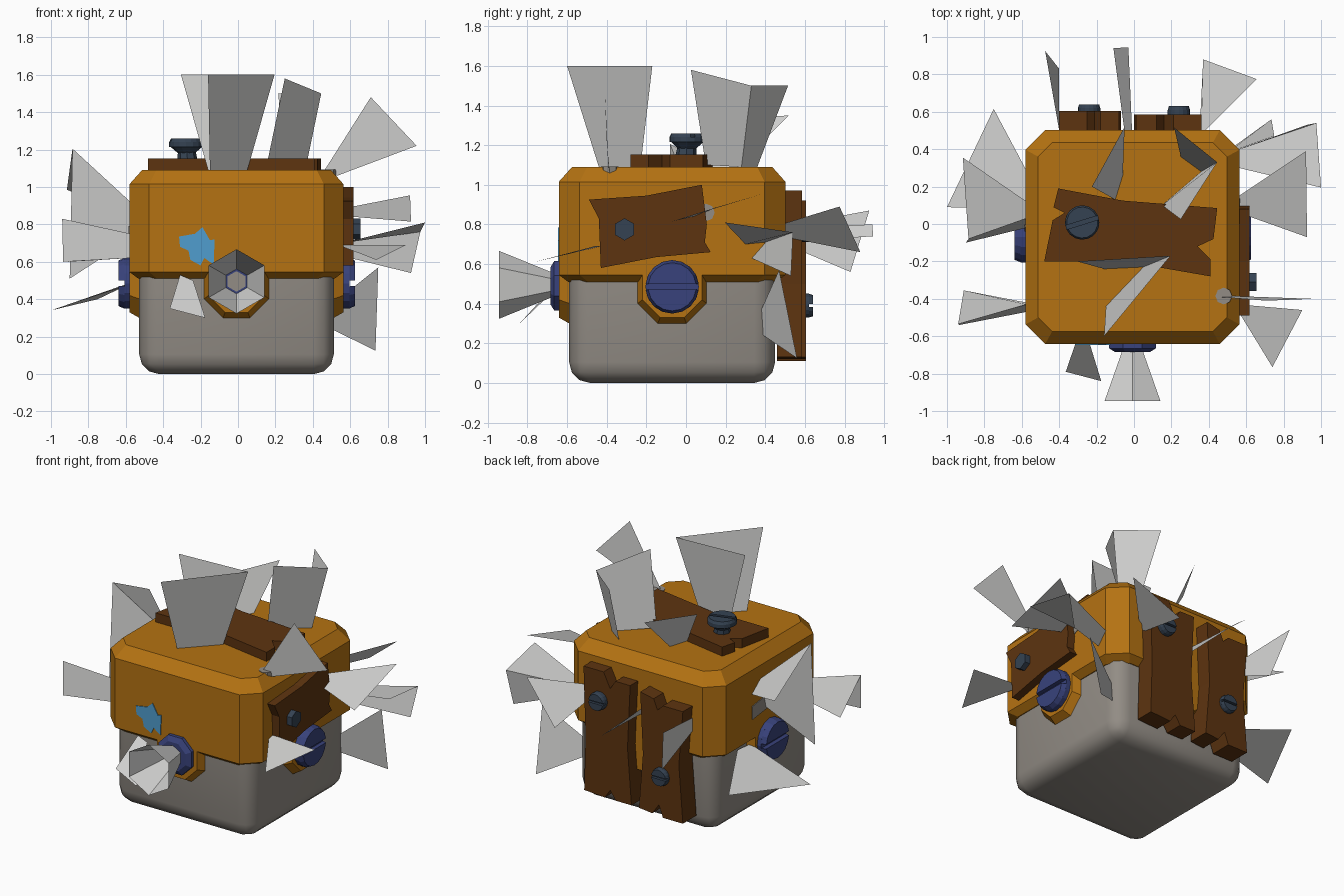
import bpy, bmesh, math
from mathutils import Vector, Matrix


def material(name, rgb):
    m = bpy.data.materials.new(name)
    m.diffuse_color = (*rgb, 1)
    return m


ORANGE = material("orange shell", (0.46, 0.17, 0.006))
GREY = material("warm grey base", (0.29, 0.265, 0.235))
BROWN = material("brown wood", (0.11, 0.034, 0.005))
BLUE = material("blue knob", (0.04, 0.055, 0.2))
SLATE = material("slate bolt", (0.035, 0.055, 0.085))
PALE = material("pale sheet", (0.64, 0.64, 0.63))
SKY = material("sky blue paint", (0.08, 0.34, 0.62))

CX, CY = -0.008, -0.07   # centre of the box


def finish(name, bm, mat, smooth=False):
    bmesh.ops.recalc_face_normals(bm, faces=bm.faces)
    me = bpy.data.meshes.new(name)
    bm.to_mesh(me)
    bm.free()
    me.materials.append(mat)
    ob = bpy.data.objects.new(name, me)
    bpy.context.collection.objects.link(ob)
    if smooth:
        bpy.context.view_layer.objects.active = ob
        ob.select_set(True)
        bpy.ops.object.shade_smooth_by_angle(angle=math.radians(40))
        ob.select_set(False)
    return ob


def loft(name, rings, mat, cap_start=True, cap_end=True):
    bm = bmesh.new()
    vs = [[bm.verts.new(p) for p in r] for r in rings]
    n = len(vs[0])
    for a, b in zip(vs, vs[1:]):
        for i in range(n):
            j = (i + 1) % n
            bm.faces.new((a[i], a[j], b[j], b[i]))
    if cap_start:
        bm.faces.new(vs[0][::-1])
    if cap_end:
        bm.faces.new(vs[-1])
    return finish(name, bm, mat)


# (u, v, w) on a side of the box -> world; w points outwards
SIDES = {
    "front": lambda u, v, w: (u, -w, v),
    "back": lambda u, v, w: (u, w, v),
    "right": lambda u, v, w: (w, u, v),
    "left": lambda u, v, w: (-w, u, v),
    "top": lambda u, v, w: (u, v, w),
}


def prism(name, side, pts, w0, w1, mat, front_pts=None):
    f = SIDES[side]
    return loft(name, [[f(u, v, w0) for u, v in pts],
                       [f(u, v, w1) for u, v in (front_pts or pts)]], mat)


def ngon(u, v, r, n, turn=0.0):
    return [(u + r * math.cos(2 * math.pi * (i + turn) / n),
             v + r * math.sin(2 * math.pi * (i + turn) / n)) for i in range(n)]


def slotted_head(name, side, u, v, r, w0, w1, mat, gap, angle=0.0):
    """Round head with a slot: solid disc and two raised half moons."""
    mid = w0 + (w1 - w0) * 0.6
    prism(name, side, ngon(u, v, r, 16), w0, mid, mat)
    a0 = math.asin(gap / r)
    for k in (0, 1):
        half = [(angle + k * math.pi + a0 + (math.pi - 2 * a0) * i / 8) for i in range(9)]
        out = [(u + r * math.cos(a), v + r * math.sin(a)) for a in half]
        top = [(u + 0.9 * (p - u), v + 0.9 * (q - v)) for p, q in out]
        prism(f"{name}_half_{k}", side, out, mid, w1, mat, top)


# --- grey base with rounded bottom and corners
bm = bmesh.new()
bmesh.ops.create_cube(bm, size=1, matrix=Matrix.Translation((CX, CY, 0.3)) @ Matrix.Diagonal((1.04, 1.04, 0.6, 1)))
edges = [e for e in bm.edges if sum(v.co.z for v in e.verts) < 1.1]
bmesh.ops.bevel(bm, geom=edges, offset=0.105, segments=3, profile=0.5, affect='EDGES')
finish("base", bm, GREY, smooth=True)


# --- orange shell: stack of chamfered squares
def octagon(half, cut, z):
    c = half - cut
    pts = [(half, -c), (half, c), (c, half), (-c, half), (-half, c), (-half, -c), (-c, -half), (c, -half)]
    return [(CX + x, CY + y, z) for x, y in pts]


loft("shell", [octagon(0.525, 0.1, 0.51), octagon(0.572, 0.105, 0.545),
               octagon(0.572, 0.105, 1.015), octagon(0.505, 0.075, 1.09)], ORANGE)

# --- half-octagon tabs hanging from the shell
for side, c, w in (("front", CX, 0.642), ("back", CX, 0.502), ("right", CY, 0.564), ("left", CY, 0.58)):
    def tab(r, low, cut):
        return [(c - r, 0.56), (c - r, low + cut), (c - r + cut, low),
                (c + r - cut, low), (c + r, low + cut), (c + r, 0.56)]
    prism("tab_" + side, side, tab(0.182, 0.29, 0.105), w - 0.07, w, ORANGE, tab(0.15, 0.33, 0.09))

# --- blue knobs and the front horn
slotted_head("knob_right", "right", CY, 0.485, 0.135, 0.55, 0.625, BLUE, 0.016)
slotted_head("knob_left", "left", CY, 0.485, 0.135, 0.56, 0.64, BLUE, 0.016)
prism("knob_front", "front", ngon(CX, 0.49, 0.135, 8, 0.5), 0.63, 0.665, BLUE)
prism("knob_front_rim", "front", ngon(CX, 0.49, 0.135, 8, 0.5), 0.665, 0.685, BLUE, ngon(CX, 0.49, 0.1, 8, 0.5))
loft("horn", [[(u, -w, v) for u, v in ngon(CX, 0.495, r, 6, 0.5)]
              for r, w in ((0.06, 0.67), (0.172, 0.945))], PALE, cap_end=False)
prism("horn_core", "front", ngon(CX, 0.495, 0.055, 6, 0.5), 0.67, 0.687, GREY)

# --- wooden planks with notched ends
prism("plank_top", "top", [(-0.405, 0.19), (-0.06, 0.125), (0.445, 0.085), (0.425, -0.08), (0.34, -0.12),
                           (0.41, -0.19), (0.41, -0.28), (-0.05, -0.2), (-0.48, -0.2), (-0.435, 0.02),
                           (-0.37, 0.06), (-0.43, 0.09)], 1.07, 1.152, BROWN)
prism("plank_right", "right", [(-0.49, 0.925), (-0.2, 0.945), (0.08, 1.0), (0.105, 0.8), (0.095, 0.71),
                               (0.125, 0.66), (-0.15, 0.635), (-0.43, 0.58), (-0.44, 0.83)], 0.54, 0.618, BROWN)
prism("plank_back_a", "back", [(0.01, 0.93), (0.12, 0.93), (0.16, 0.87), (0.21, 0.97), (0.36, 0.97),
                               (0.345, 0.5), (0.355, 0.13), (0.2, 0.12), (0.16, 0.18), (0.12, 0.12),
                               (0.0, 0.12), (0.03, 0.5)], 0.46, 0.585, BROWN)
prism("plank_back_b", "back", [(-0.4, 0.87), (-0.25, 0.87), (-0.21, 0.83), (-0.18, 0.9), (-0.08, 0.92),
                               (-0.1, 0.5), (-0.07, 0.13), (-0.17, 0.12), (-0.22, 0.19), (-0.25, 0.11),
                               (-0.4, 0.11), (-0.37, 0.5)], 0.46, 0.605, BROWN)

# --- bolts in the planks
prism("bolt_right", "right", ngon(-0.31, 0.775, 0.056, 6, 0.5), 0.6, 0.655, SLATE)
slotted_head("bolt_back_a", "back", 0.24, 0.77, 0.06, 0.58, 0.63, SLATE, 0.008)
slotted_head("bolt_back_b", "back", -0.24, 0.39, 0.06, 0.59, 0.64, SLATE, 0.008)
prism("bolt_top_stem", "top", ngon(-0.27, 0.0, 0.055, 8), 1.14, 1.205, SLATE, ngon(-0.275, 0.005, 0.045, 8))
prism("bolt_top_neck", "top", ngon(-0.275, 0.005, 0.045, 10), 1.18, 1.22, SLATE, ngon(-0.277, 0.008, 0.09, 10))
slotted_head("bolt_top_head", "top", -0.277, 0.008, 0.092, 1.215, 1.258, SLATE, 0.012, 0.3)

# --- blue paint splat on the front
prism("paint_splat", "front", [(-0.315, 0.735), (-0.23, 0.75), (-0.19, 0.785), (-0.15, 0.715), (-0.125, 0.72),
                               (-0.13, 0.585), (-0.18, 0.62), (-0.2, 0.58), (-0.255, 0.61),
                               (-0.265, 0.66), (-0.31, 0.68)], 0.638, 0.647, SKY)

# --- dim spots where some of the sheets leave the shell
prism("spot_top", "top", ngon(0.48, -0.385, 0.045, 8), 1.06, 1.093, GREY)
prism("spot_right", "right", ngon(0.1, 0.86, 0.045, 8), 0.56, 0.568, GREY)
prism("spot_left", "left", [(-0.04, 0.7), (0.12, 0.68), (0.12, 0.77), (-0.02, 0.79)], 0.575, 0.585, GREY)


# --- pale sheets: strips that widen from base points to tip points
def sheet(name, base, tips):
    bm = bmesh.new()
    b = [bm.verts.new(p) for p in base]
    t = [bm.verts.new(p) for p in tips]
    for i in range(len(b) - 1):
        bm.faces.new((b[i], b[i + 1], t[i + 1], t[i]))
    finish("sheet_" + name, bm, PALE)


sheet("top_large", [(-0.15, -0.44, 1.09), (0.05, -0.23, 1.09), (-0.16, -0.24, 1.09)],
      [(-0.16, -0.6, 1.6), (0.195, -0.17, 1.6), (-0.305, -0.2, 1.6)])
sheet("top_back", [(0.15, 0.1, 1.1), (0.36, 0.28, 1.09), (0.25, 0.36, 1.09)],
      [(0.25, 0.025, 1.58), (0.445, 0.33, 1.5), (0.215, 0.515, 1.5)])
sheet("top_small", [(-0.06, 0.26, 1.09), (-0.1, 0.13, 1.09)],
      [(-0.05, 0.52, 1.35), (-0.225, 0.2, 1.33)])
sheet("top_edge", [(0.45, -0.39, 1.07), (0.53, -0.385, 1.06)],
      [(0.71, -0.41, 1.48), (0.955, -0.4, 1.22)])

sheet("right_high", [(0.56, 0.15, 0.885), (0.56, 0.06, 0.845)],
      [(0.92, 0.39, 0.955), (0.925, -0.07, 0.815)])
sheet("right_back", [(0.56, 0.3, 0.7), (0.56, 0.4, 0.71), (0.56, 0.33, 0.63)],
      [(1.0, 0.195, 0.81), (0.975, 0.54, 0.76), (0.925, 0.53, 0.54)])
sheet("right_low", [(0.5, 0.38, 0.37), (0.5, 0.39, 0.24)],
      [(0.75, 0.47, 0.57), (0.735, 0.56, 0.125)])
sheet("right_front", [(0.56, -0.43, 0.69), (0.56, -0.47, 0.68)],
      [(0.9, -0.46, 0.69), (0.74, -0.765, 0.61)])

sheet("left_high", [(-0.575, 0.12, 0.85), (-0.575, 0.03, 0.92), (-0.575, -0.02, 0.72)],
      [(-0.915, 0.355, 0.985), (-0.885, -0.08, 1.205), (-0.9, -0.1, 0.51)])
sheet("left_low", [(-0.54, 0.22, 0.5), (-0.54, 0.08, 0.49)],
      [(-0.75, 0.615, 0.4), (-1.0, 0.09, 0.34)])
sheet("left_front", [(-0.575, -0.43, 0.75), (-0.575, -0.42, 0.62)],
      [(-0.94, -0.535, 0.83), (-0.91, -0.355, 0.6)])
sheet("left_front_fold", [(-0.575, -0.43, 0.75), (-0.575, -0.47, 0.62)],
      [(-0.94, -0.535, 0.83), (-0.935, -0.54, 0.6)])

sheet("front", [(-0.31, -0.63, 0.53), (-0.24, -0.63, 0.5)],
      [(-0.365, -0.79, 0.35), (-0.175, -0.84, 0.3)])
sheet("back_right", [(0.36, 0.48, 0.8), (0.35, 0.48, 0.74)],
      [(0.655, 0.775, 0.89), (0.37, 0.88, 0.66)])
sheet("back_left", [(-0.4, 0.5, 0.79), (-0.4, 0.5, 0.7)],
      [(-0.475, 0.925, 0.87), (-0.4, 0.83, 0.56)])
sheet("back_middle", [(-0.05, 0.49, 0.78), (-0.01, 0.49, 0.71)],
      [(-0.11, 0.94, 0.8), (-0.03, 0.945, 0.74)])
